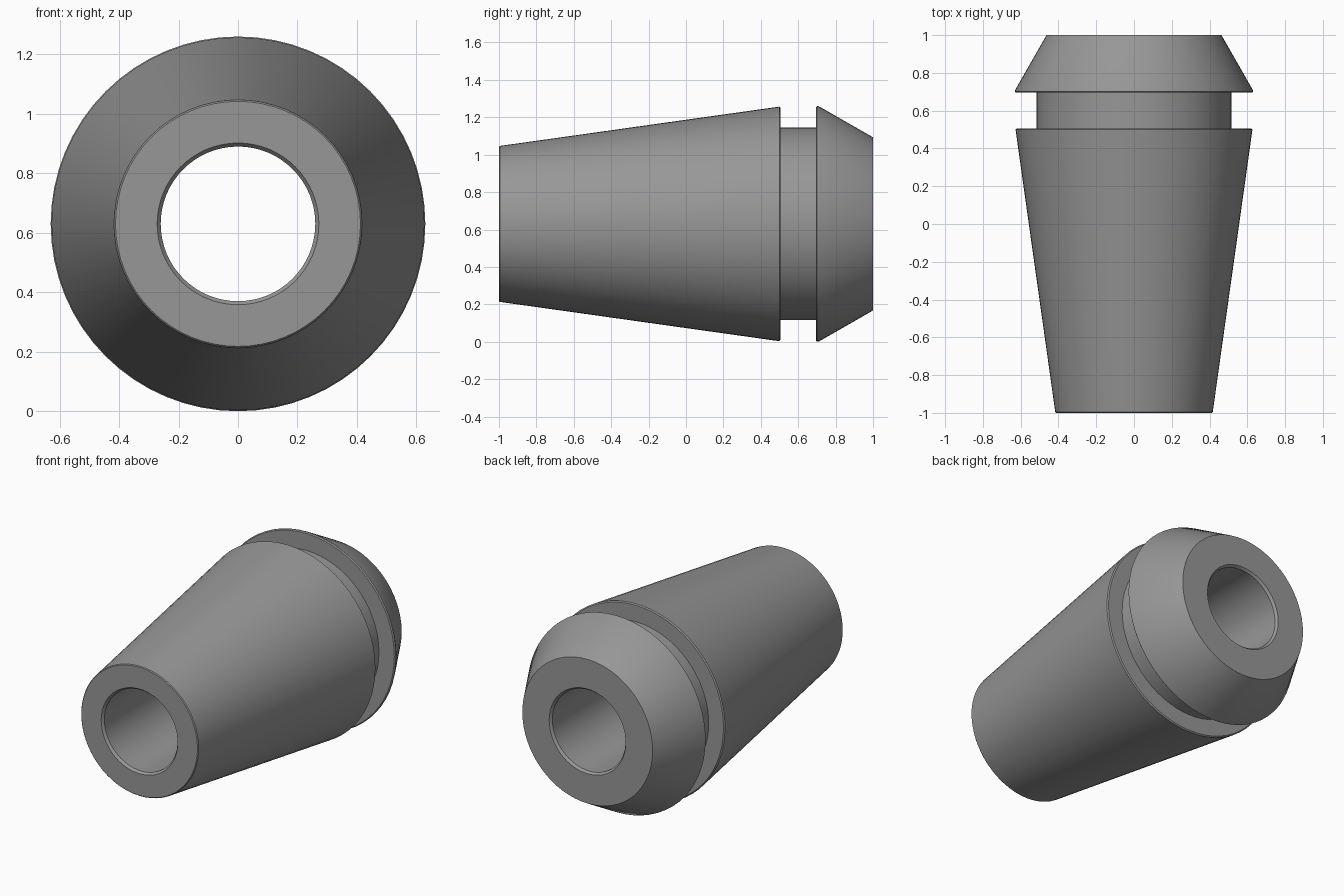
import bpy, bmesh, math
from mathutils import Vector

if "Cube" in bpy.data.objects:
    bpy.data.objects.remove(bpy.data.objects["Cube"])

AXIS_Z = 0.63
SEGMENTS = 64

# Closed half-section: (position along y, radius from the axis)
profile = [
    (-0.985, 0.26), (-1.0, 0.272),                                # front bore chamfer
    (-1.0, 0.412), (-0.995, 0.417),                               # front rim
    (0.499, 0.627), (0.505, 0.62),                                # tapered body
    (0.505, 0.515), (0.695, 0.515),                               # clamping groove
    (0.695, 0.624), (0.701, 0.63), (0.710, 0.629), (1.0, 0.463),  # nose cone
    (1.0, 0.272), (0.985, 0.26),                                  # rear bore chamfer
]

# Spin the section around the y axis
bm = bmesh.new()
verts = [bm.verts.new((0, y, AXIS_Z + r)) for y, r in profile]
edges = [bm.edges.new((a, b)) for a, b in zip(verts, verts[1:] + verts[:1])]
bmesh.ops.spin(bm, geom=verts + edges, cent=Vector((0, 0, AXIS_Z)),
               axis=Vector((0, 1, 0)), angle=math.tau, steps=SEGMENTS)
bmesh.ops.remove_doubles(bm, verts=bm.verts, dist=0.0005)
bmesh.ops.recalc_face_normals(bm, faces=bm.faces)

mesh = bpy.data.meshes.new("collet_sleeve")
bm.to_mesh(mesh)
bm.free()
sleeve = bpy.data.objects.new("collet_sleeve", mesh)
bpy.context.collection.objects.link(sleeve)

# Dark steel colour
steel = bpy.data.materials.new("dark_steel")
steel.diffuse_color = (0.31, 0.31, 0.31, 1)
steel.use_nodes = True
steel.node_tree.nodes["Principled BSDF"].inputs["Base Color"].default_value = steel.diffuse_color
mesh.materials.append(steel)

# Smooth walls with crisp shoulders
bpy.context.view_layer.objects.active = sleeve
sleeve.select_set(True)
bpy.ops.object.shade_smooth_by_angle(angle=math.radians(30))
